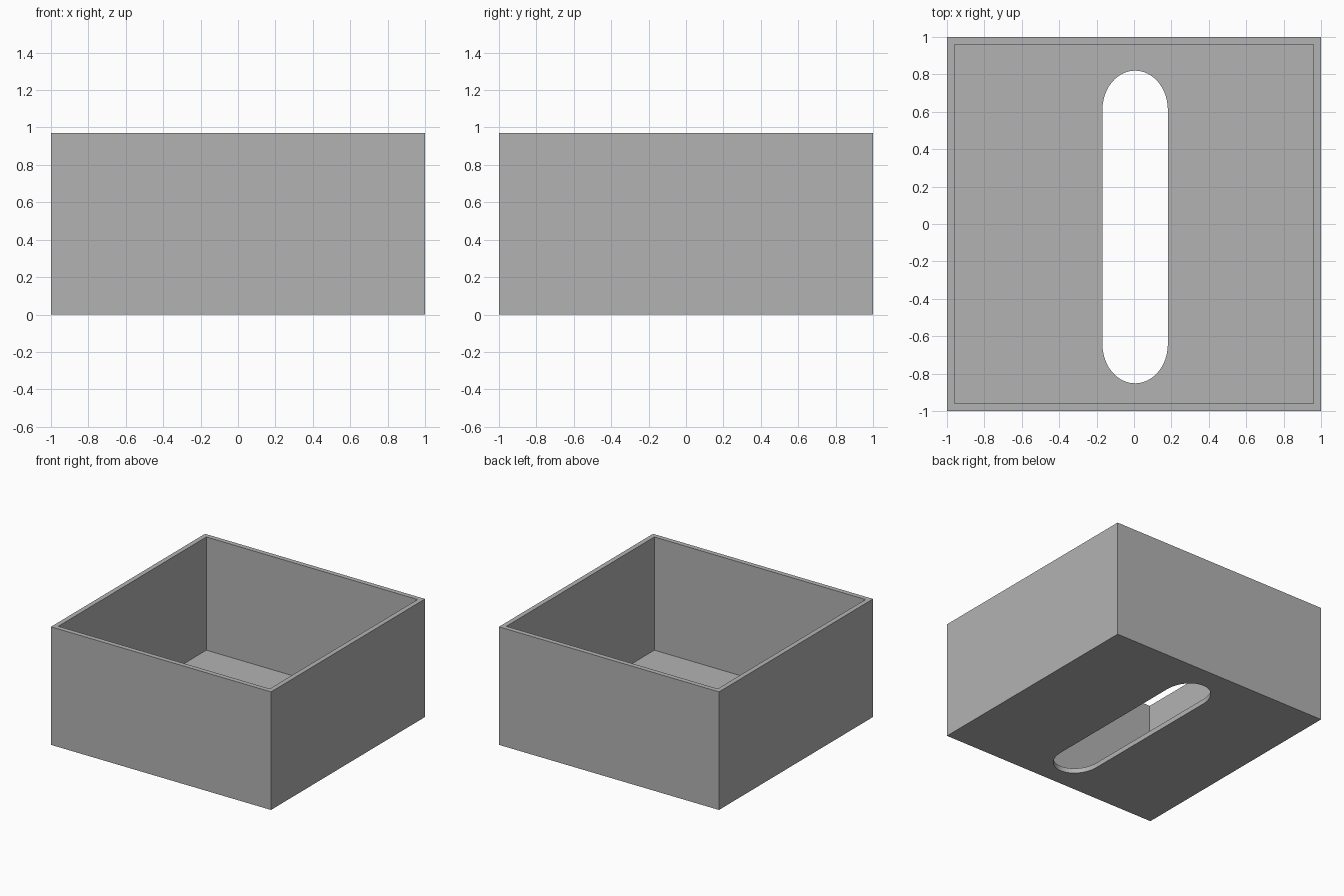
import bpy, bmesh, math
from mathutils import Matrix

SIZE, HEIGHT, WALL, FLOOR = 2.0, 0.97, 0.04, 0.04

old = bpy.data.objects.get("Cube")
if old:
    bpy.data.objects.remove(old, do_unlink=True)

grey = bpy.data.materials.new("plain grey")
grey.use_nodes = True
colour = (0.45, 0.45, 0.45, 1)
grey.diffuse_color = colour
grey.node_tree.nodes["Principled BSDF"].inputs["Base Color"].default_value = colour


def add_object(name, bm):
    bmesh.ops.recalc_face_normals(bm, faces=bm.faces)
    mesh = bpy.data.meshes.new(name)
    bm.to_mesh(mesh)
    bm.free()
    mesh.materials.append(grey)
    obj = bpy.data.objects.new(name, mesh)
    bpy.context.collection.objects.link(obj)
    return obj


def block(name, width, bottom, top):
    bm = bmesh.new()
    place = Matrix.Translation((0, 0, (bottom + top) / 2)) @ Matrix.Diagonal((width, width, top - bottom, 1))
    bmesh.ops.create_cube(bm, size=1, matrix=place)
    return add_object(name, bm)


def slot(name, cx, cy, half_width, half_length, cap, bottom, top, steps=24):
    # Rounded-end outline, extruded upwards
    bm = bmesh.new()
    outline = []
    for end in (1, -1):
        for i in range(steps + 1):
            a = math.pi * i / steps
            x = end * half_width * math.cos(a)
            y = end * (half_length - cap + cap * math.sin(a))
            outline.append(bm.verts.new((cx + x, cy + y, bottom)))
    face = bm.faces.new(outline)
    extruded = bmesh.ops.extrude_face_region(bm, geom=[face])["geom"]
    moved = [v for v in extruded if isinstance(v, bmesh.types.BMVert)]
    bmesh.ops.translate(bm, verts=moved, vec=(0, 0, top - bottom))
    return add_object(name, bm)


def cut(target, cutter):
    cutter.hide_render = True
    mod = target.modifiers.new("cut", 'BOOLEAN')
    mod.operation = 'DIFFERENCE'
    mod.solver = 'EXACT'
    mod.object = cutter
    bpy.context.view_layer.objects.active = target
    bpy.ops.object.modifier_apply(modifier=mod.name)
    bpy.data.objects.remove(cutter, do_unlink=True)


# Open box with hollow interior and a long slot through the floor
box = block("open_box", SIZE, 0, HEIGHT)
cut(box, block("cavity_cutter", SIZE - 2 * WALL, FLOOR, HEIGHT + 0.2))
cut(box, slot("slot_cutter", 0.006, -0.016, 0.175, 0.836, 0.21, -0.1, 0.2))
